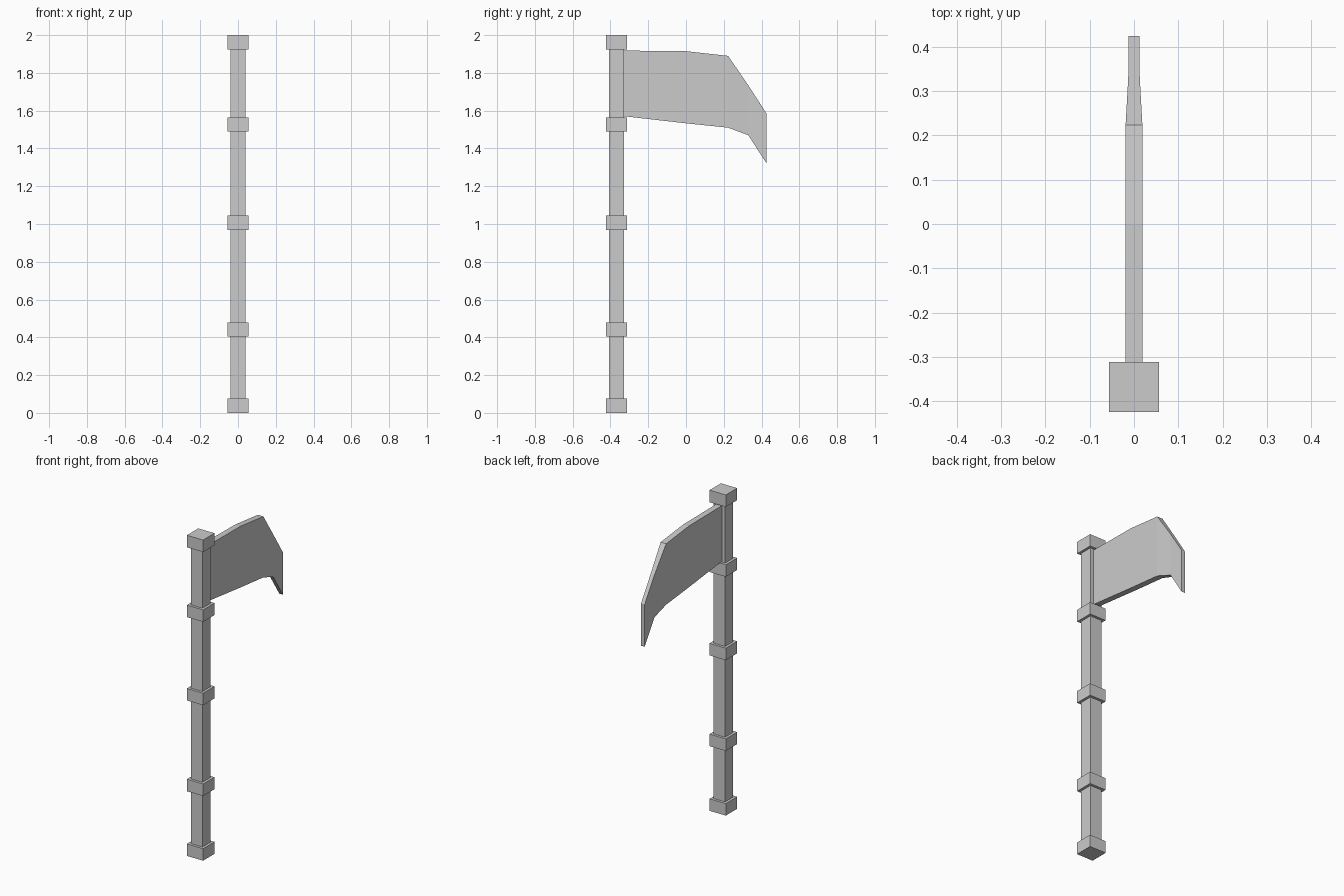
import bpy, bmesh

if "Cube" in bpy.data.objects:
    bpy.data.objects.remove(bpy.data.objects["Cube"])

POLE_Y = -0.368


def box(name, size, center):
    bpy.ops.mesh.primitive_cube_add(size=1, location=center)
    ob = bpy.context.object
    ob.name = name
    ob.scale = size
    bpy.ops.object.transform_apply(location=False, rotation=False, scale=True)
    return ob


# Square pole running through all the collars
box("pole", (0.08, 0.08, 1.96), (0, POLE_Y, 1.0))

# Five square collars along the pole
for i, z in enumerate((0.0375, 0.441, 1.007, 1.527, 1.9625)):
    box(f"collar_{i + 1}", (0.112, 0.112, 0.075), (0, POLE_Y, z))

# Blade sections from pole to tip: y, bottom z, top z, half thickness
sections = [
    (-0.332, 1.571, 1.918, 0.019),
    (0.0, 1.533, 1.915, 0.019),
    (0.223, 1.510, 1.890, 0.019),
    (0.330, 1.470, 1.734, 0.013),
    (0.425, 1.323, 1.587, 0.0125),
]
bm = bmesh.new()
rings = [[bm.verts.new(p) for p in ((-t, y, lo), (t, y, lo), (t, y, hi), (-t, y, hi))]
         for y, lo, hi, t in sections]
for a, b in zip(rings, rings[1:]):
    for k in range(4):
        n = (k + 1) % 4
        bm.faces.new((a[k], a[n], b[n], b[k]))
bm.faces.new(rings[0])
bm.faces.new(rings[-1])
bmesh.ops.recalc_face_normals(bm, faces=bm.faces)
mesh = bpy.data.meshes.new("blade")
bm.to_mesh(mesh)
bm.free()
bpy.context.collection.objects.link(bpy.data.objects.new("blade", mesh))
